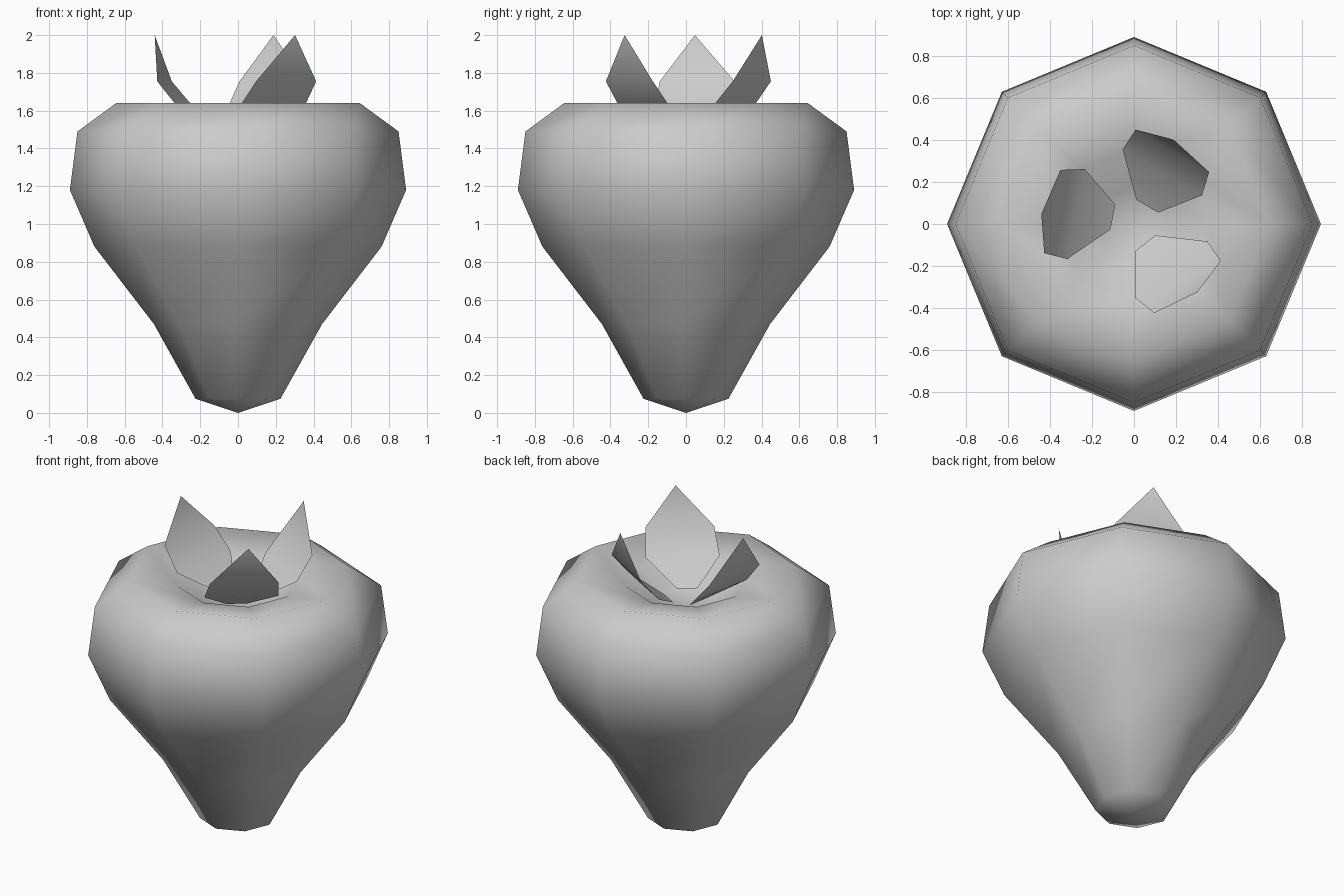
import bpy, bmesh, math
from mathutils import Matrix, Vector

if "Cube" in bpy.data.objects:
    bpy.data.objects.remove(bpy.data.objects["Cube"])


def add_object(name, bm):
    mesh = bpy.data.meshes.new(name)
    for f in bm.faces:
        f.smooth = True
    bm.to_mesh(mesh)
    bm.free()
    ob = bpy.data.objects.new(name, mesh)
    bpy.context.collection.objects.link(ob)
    return ob


# Berry body: eight-sided lathe, closed by a point at the tip and in the dip
SIDES = 8
profile = [(0.225, 0.075), (0.445, 0.47), (0.76, 0.88), (0.89, 1.18),
           (0.85, 1.49), (0.645, 1.64), (0.36, 1.585), (0.18, 1.47)]
bm = bmesh.new()
rings = []
for r, z in profile:
    rings.append([bm.verts.new((r * math.cos(math.tau * i / SIDES),
                                r * math.sin(math.tau * i / SIDES), z))
                  for i in range(SIDES)])
tip = bm.verts.new((0, 0, 0))
dip = bm.verts.new((0, 0, 1.44))
for i in range(SIDES):
    j = (i + 1) % SIDES
    for low, high in zip(rings, rings[1:]):
        bm.faces.new((low[i], low[j], high[j], high[i]))
    bm.faces.new((tip, rings[0][j], rings[0][i]))
    bm.faces.new((dip, rings[-1][i], rings[-1][j]))
add_object("berry_body", bm)

# Leaves: rows of (outward distance, sideways shift, half width, height)
rows = [(0.105, -0.013, 0.06, 1.49), (0.28, 0.006, 0.218, 1.617),
        (0.393, 0.016, 0.202, 1.755)]
for n, angle in enumerate((-52, 60, 169), 1):
    turn = Matrix.Rotation(math.radians(angle), 3, 'Z')
    bm = bmesh.new()
    pairs = [[bm.verts.new(turn @ Vector((d, s + side * w, z)))
              for side in (-1, 1)] for d, s, w, z in rows]
    for a, b in zip(pairs, pairs[1:]):
        bm.faces.new((a[0], b[0], b[1], a[1]))
    point = bm.verts.new(turn @ Vector((0.442, 0.038, 2.0)))
    bm.faces.new((pairs[-1][0], point, pairs[-1][1]))
    add_object(f"leaf_{n}", bm)
